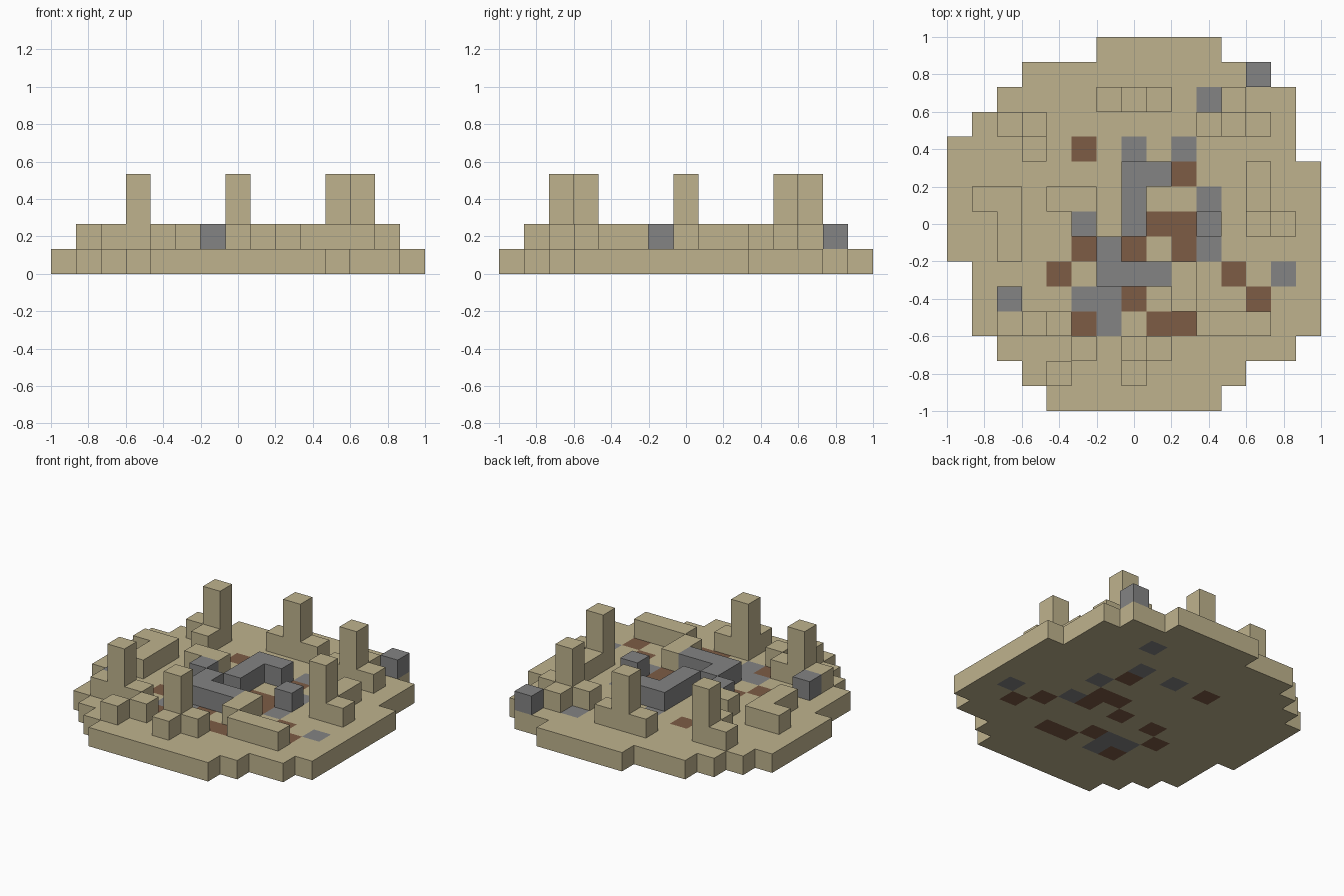
import bpy, bmesh
from math import radians
from mathutils import Vector

cube = bpy.data.objects.get("Cube")
if cube:
    bpy.data.objects.remove(cube)

N = 15
CELL = 2 / N


def material(name, rgb):
    m = bpy.data.materials.new(name)
    m.use_nodes = True
    m.diffuse_color = (*rgb, 1)
    m.node_tree.nodes["Principled BSDF"].inputs["Base Color"].default_value = (*rgb, 1)
    return m


MATS = [material("sand", (0.52, 0.45, 0.27)),
        material("stone_grey", (0.23, 0.23, 0.23)),
        material("earth_brown", (0.205, 0.107, 0.06))]
CODES = "sgb"   # map letters: sand, grey, brown

# Ground plan, back row first
GROUND = """
......sssss....
...ssssssssss..
..ssssssssgsss.
.sssssssssssss.
sssssbsgsgssss.
sssssssssbsssss
ssssssssssgssss
ssssssssbbsssss
sssssbsbsbgssss
.sssbssssssbsgs
.ssssggbssssbss
.ssssbgsbbsssss
..ssssssssssss.
...sssssssss...
....sssssss....
""".split()

# Second layer: ruined walls (s) and loose stonework (g)
LOW = """
...............
............g..
......sss..s...
..ss......sss..
...s...........
.......gg...s..
.ss.ss.g....s..
..s..g.g..g.ss.
..s...g........
......gggs.....
..g......s.....
..sss.....sss..
.....s.ss......
....s..s.......
...............
""".split()

PILLARS = [(7, 2), (11, 3), (12, 7), (7, 12), (3, 11), (3, 3)]


def cells(rows, keep, layer):
    return {(c, N - 1 - r, layer): CODES.index(ch)
            for r, row in enumerate(rows) for c, ch in enumerate(row) if ch in keep}


def block_mesh(name, voxels):
    """Join cells into one shell that has only its outer faces."""
    bm = bmesh.new()
    for pos, mat in voxels.items():
        for axis in range(3):
            for side in (0, 1):
                near = list(pos)
                near[axis] += 2 * side - 1
                if tuple(near) in voxels:
                    continue
                corners = []
                for u, v in ((0, 0), (1, 0), (1, 1), (0, 1)):
                    p = Vector(pos)
                    p[axis] += side
                    p[(axis + 1) % 3] += u
                    p[(axis + 2) % 3] += v
                    corners.append(bm.verts.new(p * CELL - Vector((1, 1, 0))))
                if not side:
                    corners.reverse()
                bm.faces.new(corners).material_index = mat
    bmesh.ops.remove_doubles(bm, verts=bm.verts[:], dist=1e-4)
    bmesh.ops.dissolve_limit(bm, angle_limit=radians(1), verts=bm.verts[:],
                             edges=bm.edges[:], delimit={'MATERIAL'})
    me = bpy.data.meshes.new(name)
    for m in MATS:
        me.materials.append(m)
    bm.to_mesh(me)
    bm.free()
    ob = bpy.data.objects.new(name, me)
    bpy.context.collection.objects.link(ob)
    return ob


# Ground slab with stone and earth patches
block_mesh("ground", cells(GROUND, CODES, 0))

# Low sand walls with the tall pillars rising from them
ruins = cells(LOW, "s", 1)
for c, r in PILLARS:
    for layer in (1, 2, 3):
        ruins[(c, N - 1 - r, layer)] = 0
block_mesh("walls_and_pillars", ruins)

# Raised grey stonework
block_mesh("stone_blocks", cells(LOW, "g", 1))
